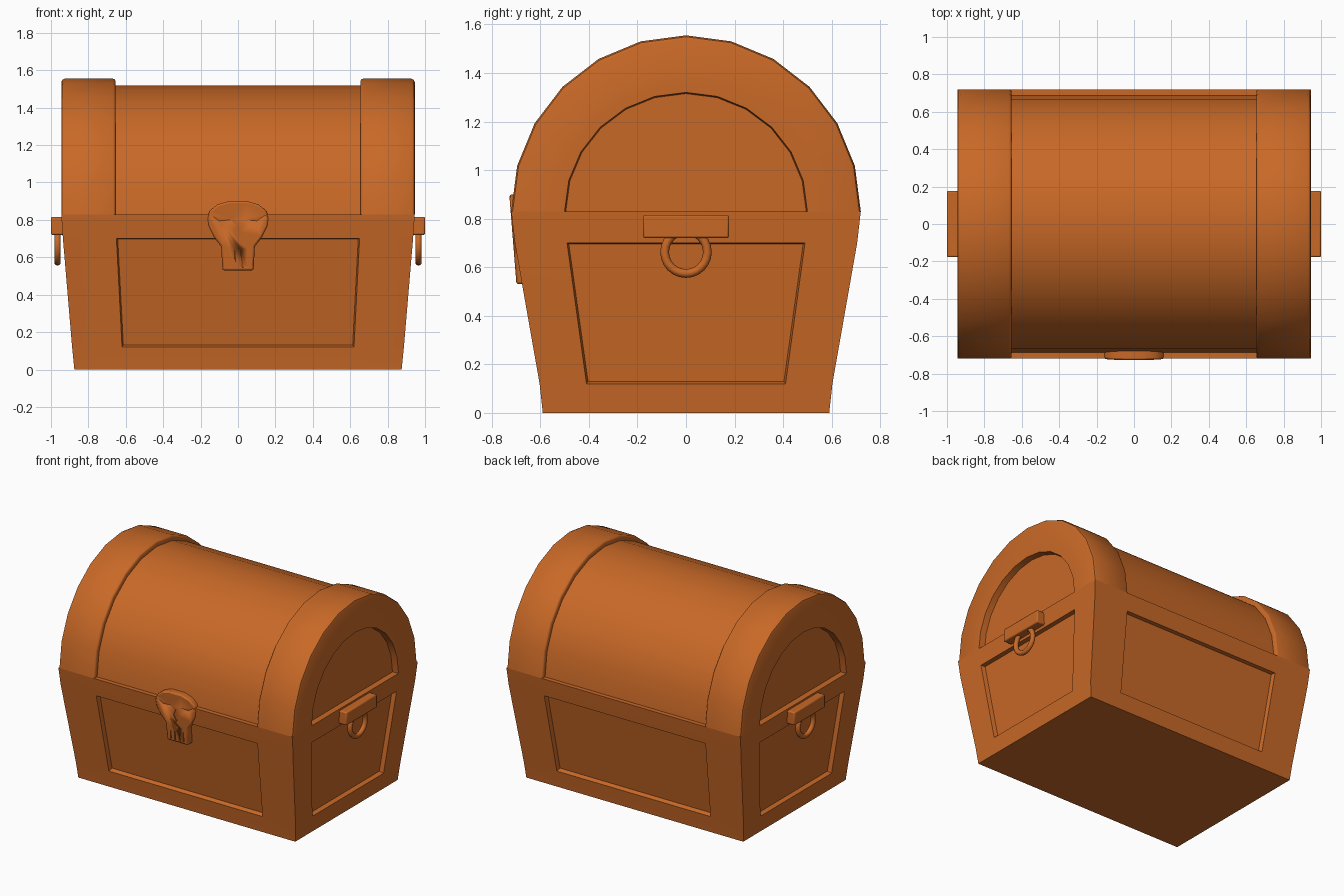
import bpy, bmesh, math
from mathutils import Vector

if "Cube" in bpy.data.objects:
    bpy.data.objects.remove(bpy.data.objects["Cube"], do_unlink=True)

# Single warm wood colour
wood = bpy.data.materials.new("orange_brown_wood")
wood.use_nodes = True
wood.diffuse_color = (0.58, 0.14, 0.02, 1)
wood.node_tree.nodes["Principled BSDF"].inputs["Base Color"].default_value = wood.diffuse_color

SEAM = 0.83


def finish(name, bm, angle=40):
    """Turn a bmesh into a named, coloured, smooth-by-angle object."""
    bmesh.ops.recalc_face_normals(bm, faces=bm.faces)
    mesh = bpy.data.meshes.new(name)
    bm.to_mesh(mesh)
    bm.free()
    mesh.materials.append(wood)
    obj = bpy.data.objects.new(name, mesh)
    bpy.context.collection.objects.link(obj)
    bpy.ops.object.select_all(action="DESELECT")
    obj.select_set(True)
    bpy.context.view_layer.objects.active = obj
    bpy.ops.object.shade_smooth_by_angle(angle=math.radians(angle))
    return obj


def bevel(obj, width, segments=2):
    mod = obj.modifiers.new("bevel", "BEVEL")
    mod.width, mod.segments = width, segments
    mod.limit_method, mod.angle_limit = "ANGLE", math.radians(35)
    bpy.context.view_layer.objects.active = obj
    bpy.ops.object.modifier_apply(modifier=mod.name)


# Chest body: flared walls, each with a sunken panel
# level: height, half width, half depth, panel half width, panel half depth
levels = [(0, 0.875, 0.59, 0.615, 0.40), (0.12, 0.887, 0.603, 0.62, 0.41),
          (0.70, 0.936, 0.705, 0.65, 0.49), (SEAM, 0.945, 0.72, 0.655, 0.50)]
bm = bmesh.new()
panels, rims = [], {0: [], 3: []}
for wall in range(4):
    turn = wall * math.pi / 2
    grid = []
    for z, hx, hy, px, py in levels:
        across, out, panel = (hx, hy, px) if wall % 2 == 0 else (hy, hx, py)
        c, s = round(math.cos(turn)), round(math.sin(turn))
        grid.append([bm.verts.new((c * u + s * out, s * u - c * out, z))
                     for u in (-across, -panel, panel, across)])
    for r in range(3):
        for k in range(3):
            f = bm.faces.new((grid[r][k], grid[r][k + 1], grid[r + 1][k + 1], grid[r + 1][k]))
            if r == 1 and k == 1:
                panels.append(f)
    for r in rims:
        rims[r] += grid[r][:3]
bmesh.ops.remove_doubles(bm, verts=bm.verts, dist=0.0005)
for height in (0, SEAM):
    bmesh.ops.holes_fill(bm, edges=[e for e in bm.edges if e.is_boundary and
                                    all(abs(v.co.z - height) < 0.001 for v in e.verts)], sides=0)
bmesh.ops.recalc_face_normals(bm, faces=bm.faces)
bmesh.ops.inset_individual(bm, faces=panels, thickness=0.01, depth=-0.03)
finish("chest_body", bm, 30)


# Lid parts: half-ellipse rings joined along x
def lid_part(name, rings, cap_end=False):
    bm = bmesh.new()
    loops = []
    for x, ry, rz in rings:
        loops.append([bm.verts.new((x, ry * math.cos(i * math.pi / 12),
                                    SEAM + rz * math.sin(i * math.pi / 12))) for i in range(13)])
    for a, b in zip(loops, loops[1:]):
        for i in range(12):
            bm.faces.new((a[i], a[i + 1], b[i + 1], b[i]))
    if cap_end:
        bm.faces.new(loops[-1])
    return finish(name, bm)


RY, RZ = 0.72, 0.725
lid_part("lid_barrel", [(-0.67, 0.688, 0.688), (0.67, 0.688, 0.688)])
for side, sx in (("left", 1), ("right", -1)):
    steps = [(0.655, 0.05), (0.655, 0.012), (0.659, 0.004), (0.668, 0),
             (0.927, 0), (0.94, 0.006), (0.945, 0.018)]
    rings = [(sx * x, RY - d, RZ - d) for x, d in steps]
    rings += [(sx * 0.945, 0.50, 0.49), (sx * 0.90, 0.495, 0.485)]
    lid_part(side + "_lid_band", rings, True)

    # Handle plate
    bm = bmesh.new()
    bmesh.ops.create_cube(bm, size=1)
    for v in bm.verts:
        v.co = Vector((sx * 0.965 + v.co.x * 0.07, v.co.y * 0.354, 0.768 + v.co.z * 0.096))
    bevel(finish(side + "_handle_plate", bm), 0.008)

    # Handle ring hanging below the plate
    bpy.ops.mesh.primitive_torus_add(major_radius=0.088, minor_radius=0.018,
                                     major_segments=24, minor_segments=10,
                                     location=(sx * 0.965, 0, 0.662),
                                     rotation=(0, math.pi / 2, 0))
    ring = bpy.context.object
    ring.name = side + "_handle_ring"
    ring.data.materials.append(wood)
    bpy.ops.object.shade_smooth_by_angle(angle=math.radians(40))


# Skull clasp: slanted plate following the front wall
def slab(bm, outline, front, back):
    def at(x, z, off):
        return bm.verts.new((x, -0.728 + (0.9 - z) * 0.08 + off, z))
    a = [at(x, z, front) for x, z in outline]
    b = [at(x, z, back) for x, z in outline]
    bm.faces.new(a)
    bm.faces.new(b[::-1])
    for i in range(len(a)):
        j = (i + 1) % len(a)
        bm.faces.new((a[i], b[i], b[j], a[j]))


half = [(0.05, 0.90), (0.11, 0.882), (0.15, 0.85), (0.165, 0.81), (0.158, 0.765),
        (0.13, 0.71), (0.09, 0.66), (0.083, 0.53)]
bm = bmesh.new()
slab(bm, half + [(-x, z) for x, z in reversed(half)], 0, 0.075)
skull = finish("skull_clasp", bm)
bevel(skull, 0.01)

# Carved eyes, nose and gaps between the teeth
bm = bmesh.new()
for s in (1, -1):
    slab(bm, [(s * 0.04, 0.80), (s * 0.10, 0.795), (s * 0.145, 0.825)], -0.02, 0.008)
slab(bm, [(0, 0.78), (0.02, 0.735), (0, 0.685), (-0.02, 0.735)], -0.02, 0.008)
for x in (-0.051, -0.017, 0.017, 0.051):
    slab(bm, [(x - 0.005, 0.545), (x + 0.005, 0.545), (x, 0.645)], -0.02, 0.008)
cutter = finish("carving_cutter", bm)
cutter.hide_render = True
cut = skull.modifiers.new("carving", "BOOLEAN")
cut.operation, cut.object, cut.solver = "DIFFERENCE", cutter, "EXACT"
bpy.context.view_layer.objects.active = skull
bpy.ops.object.modifier_apply(modifier=cut.name)
bpy.data.objects.remove(cutter, do_unlink=True)
